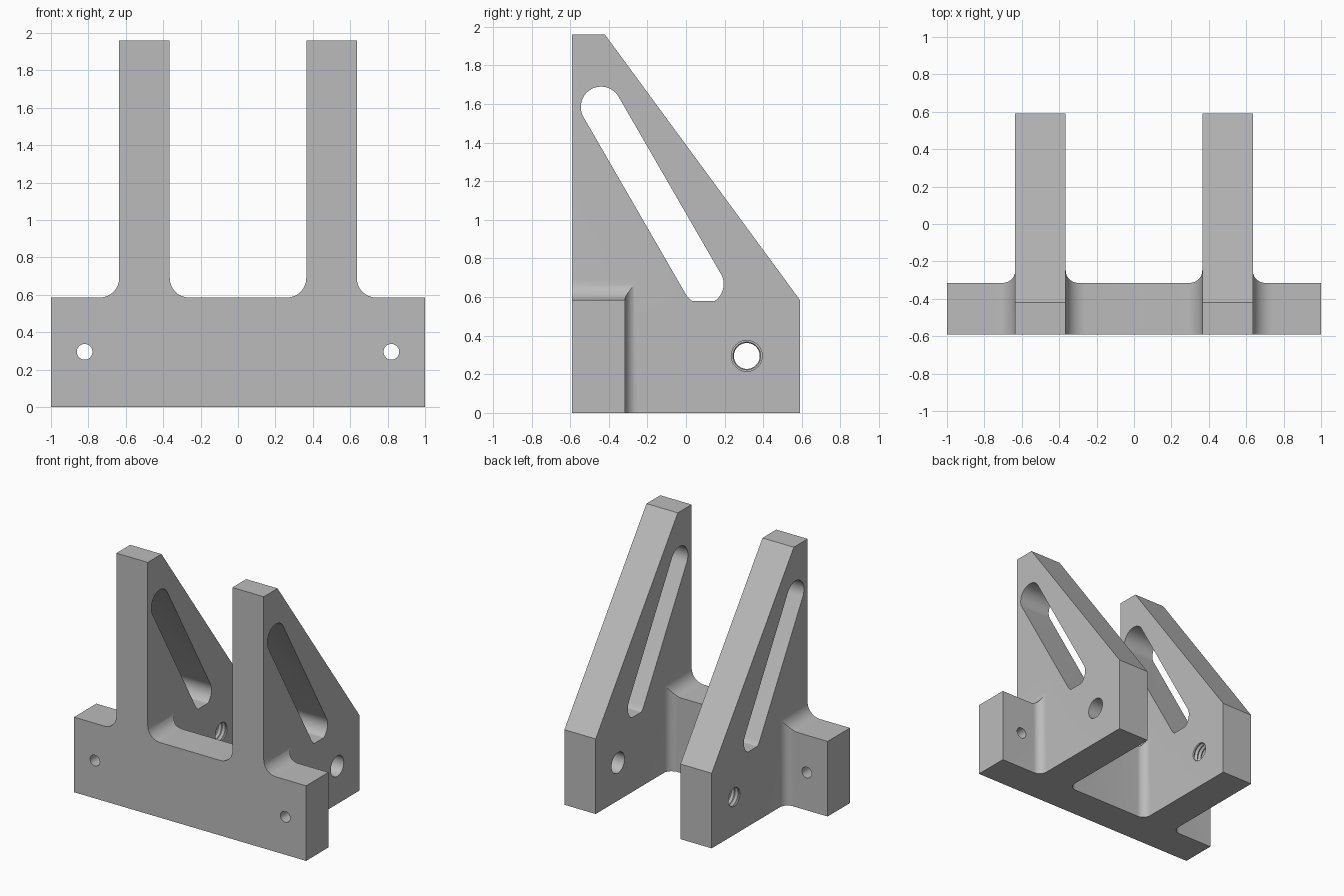
import bpy, bmesh
from math import sin, cos, pi, radians
from mathutils import Vector

if "Cube" in bpy.data.objects:
    bpy.data.objects.remove(bpy.data.objects["Cube"], do_unlink=True)

ARM_IN, ARM_OUT = 0.365, 0.635
PLATE_TOP = 0.585
HOLE_Y, HOLE_Z = 0.315, 0.295

metal = bpy.data.materials.new("grey metal")
metal.use_nodes = True
grey = (0.5, 0.5, 0.5, 1)
metal.diffuse_color = grey
metal.node_tree.nodes["Principled BSDF"].inputs["Base Color"].default_value = grey


def prism(name, outline, axis, lo, hi):
    """Extrude a 2D outline along an axis; the outline fills the other two axes in order."""
    bm = bmesh.new()

    def place(p, d):
        co = [p[0], p[1]]
        co.insert("xyz".index(axis), d)
        return co

    face = bm.faces.new([bm.verts.new(place(p, lo)) for p in outline])
    new = bmesh.ops.extrude_face_region(bm, geom=[face])["geom"]
    shift = Vector(place((0, 0), hi - lo))
    bmesh.ops.translate(bm, vec=shift, verts=[v for v in new if isinstance(v, bmesh.types.BMVert)])
    bmesh.ops.recalc_face_normals(bm, faces=bm.faces)
    return finish(name, bm)


def finish(name, bm):
    mesh = bpy.data.meshes.new(name)
    bm.to_mesh(mesh)
    bm.free()
    mesh.materials.append(metal)
    obj = bpy.data.objects.new(name, mesh)
    bpy.context.collection.objects.link(obj)
    return obj


def arc(cx, cy, r, start, end, n=16):
    angles = [radians(start + (end - start) * i / n) for i in range(n + 1)]
    return [(cx + r * cos(a), cy + r * sin(a)) for a in angles]


def fork_outline(half, lo, step, far, r):
    """Wide base with two prongs and filleted inner corners."""
    side = [(half, lo), (half, step)]
    side += arc(ARM_OUT + r, step + r, r, 270, 180, 12)
    side += [(ARM_OUT, far), (ARM_IN, far)]
    side += arc(ARM_IN - r, step + r, r, 0, -90, 12)
    return side + [(-x, y) for x, y in reversed(side)]


def threaded_cutter(name, x0, x1, minor, major, turns, n=40):
    """Grooved cylinder along x."""
    pitch = (x1 - x0) / turns
    bm = bmesh.new()
    rings = []
    for i in range(2 * turns + 1):
        r = minor if i % 2 else major
        rings.append([bm.verts.new((x0 + pitch * i / 2, y, z))
                      for y, z in arc(HOLE_Y, HOLE_Z, r, 0, 360, n)[:-1]])
    for a, b in zip(rings, rings[1:]):
        for k in range(n):
            m = (k + 1) % n
            bm.faces.new((a[k], a[m], b[m], b[k]))
    bm.faces.new(rings[0])
    bm.faces.new(rings[-1])
    bmesh.ops.recalc_face_normals(bm, faces=bm.faces)
    return finish(name, bm)


# Body: front outline crossed with the plan and side outlines
bracket = prism("bracket", fork_outline(1, 0, PLATE_TOP, 1.96, 0.105), "y", -0.8, 0.8)
plan = prism("plan_cutter", fork_outline(1.2, -0.9, -0.315, 0.9, 0.067), "z", -0.1, 2.2)
profile = prism("side_cutter", [(-0.59, -0.1), (0.59, -0.1), (0.59, PLATE_TOP),
                                (-0.523, 2.1), (-0.59, 2.1)], "x", -1.1, 1.1)

# Slanted slot with a flat lower end
slot = arc(-0.44, 1.585, 0.105, 30, 210, 24) + arc(0.09, 0.667, 0.105, 210, 390, 36)
slot = [(y, max(z, 0.58)) for y, z in slot]

steps = [(plan, "INTERSECT"), (profile, "INTERSECT"),
         (prism("slot_cutter", slot, "x", -0.9, 0.9), "DIFFERENCE")]

# Mounting holes in the plate
for x in (-0.82, 0.82):
    hole = arc(x, HOLE_Z, 0.042, 0, 360, 32)[:-1]
    steps.append((prism("mount_hole_cutter", hole, "y", -0.8, -0.2), "DIFFERENCE"))

# Plain hole in the left arm, threaded hole in the right arm
plain = arc(HOLE_Y, HOLE_Z, 0.08, 0, 360, 40)[:-1]
steps.append((prism("plain_hole_cutter", plain, "x", 0.2, 0.8), "DIFFERENCE"))
steps.append((threaded_cutter("thread_cutter", -ARM_OUT - 0.01, -ARM_IN + 0.01,
                              0.067, 0.08, 9), "DIFFERENCE"))

bpy.ops.object.select_all(action="DESELECT")
bpy.context.view_layer.objects.active = bracket
bracket.select_set(True)
for cutter, operation in steps:
    mod = bracket.modifiers.new("cut", "BOOLEAN")
    mod.operation = operation
    mod.solver = "EXACT"
    mod.object = cutter
    bpy.ops.object.modifier_apply(modifier=mod.name)
    bpy.data.objects.remove(cutter, do_unlink=True)

bpy.ops.object.shade_smooth_by_angle(angle=radians(25))
